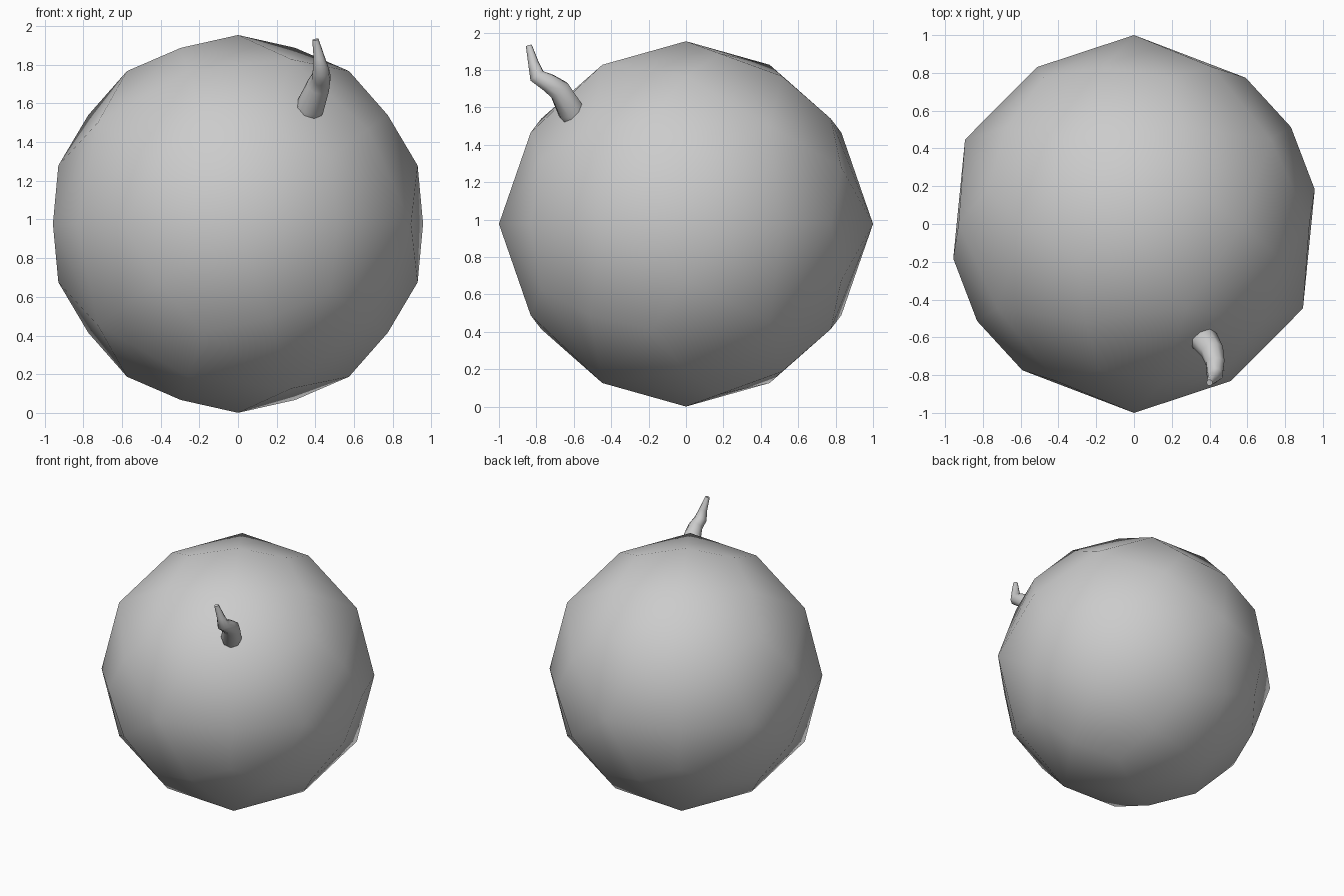
import bpy
from math import radians

if "Cube" in bpy.data.objects:
    bpy.data.objects.remove(bpy.data.objects["Cube"])

# Round body: icosahedron smoothed by one subdivision step, pole along y
bpy.ops.mesh.primitive_ico_sphere_add(subdivisions=1, radius=1.226,
                                      location=(0, 0, 0.977),
                                      rotation=(radians(90), 0, 0))
body = bpy.context.object
body.name = "round_body"
sub = body.modifiers.new("round_off", 'SUBSURF')
sub.levels = sub.render_levels = 1
sub.use_limit_surface = False
bpy.ops.object.modifier_apply(modifier=sub.name)
bpy.ops.object.shade_smooth()

# Crooked tapering stalk: x, y, z, radius along its centre line
path = [
    (0.345, -0.565, 1.525, 0.066),
    (0.375, -0.618, 1.585, 0.074),
    (0.415, -0.675, 1.690, 0.062),
    (0.430, -0.735, 1.732, 0.052),
    (0.428, -0.797, 1.768, 0.045),
    (0.420, -0.815, 1.835, 0.030),
    (0.400, -0.840, 1.930, 0.017),
]
curve = bpy.data.curves.new("stalk", 'CURVE')
curve.dimensions = '3D'
curve.bevel_depth = 1.0
curve.bevel_resolution = 2
curve.use_fill_caps = True
spline = curve.splines.new('POLY')
spline.points.add(len(path) - 1)
for point, (x, y, z, r) in zip(spline.points, path):
    point.co = (x, y, z, 1)
    point.radius = r
stalk = bpy.data.objects.new("stalk", curve)
bpy.context.collection.objects.link(stalk)

bpy.ops.object.select_all(action='DESELECT')
stalk.select_set(True)
bpy.context.view_layer.objects.active = stalk
bpy.ops.object.convert(target='MESH')
bpy.ops.object.shade_smooth_by_angle(angle=radians(60))
